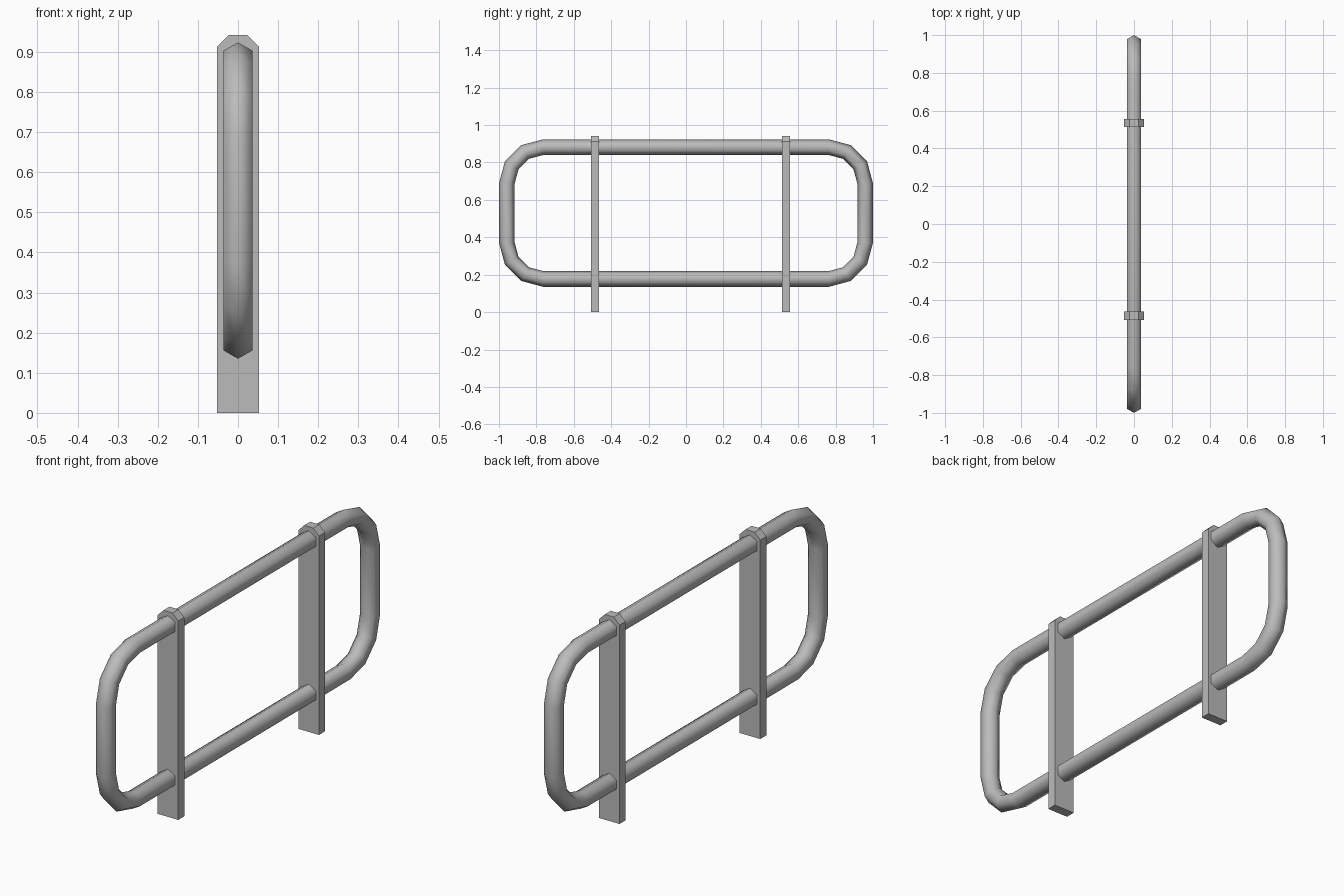
import bpy
import bmesh
from math import sin, cos, radians

cube = bpy.data.objects.get("Cube")
if cube:
    bpy.data.objects.remove(cube, do_unlink=True)

GREY = (0.5, 0.5, 0.5, 1.0)
metal = bpy.data.materials.new("grey_metal")
metal.use_nodes = True
metal.diffuse_color = GREY
metal.node_tree.nodes["Principled BSDF"].inputs["Base Color"].default_value = GREY


def finish(bm, name, smooth):
    bmesh.ops.recalc_face_normals(bm, faces=bm.faces)
    for f in bm.faces:
        f.smooth = smooth
    mesh = bpy.data.meshes.new(name)
    bm.to_mesh(mesh)
    bm.free()
    mesh.materials.append(metal)
    obj = bpy.data.objects.new(name, mesh)
    bpy.context.collection.objects.link(obj)
    return obj


# Closed rail loop: hexagonal tube swept round a rounded rectangle
def rail_loop(half_y, low, high, bend, tube, sides=6, steps=3):
    bm = bmesh.new()
    rings = []
    corners = [(half_y - bend, high - bend), (bend - half_y, high - bend),
               (bend - half_y, low + bend), (half_y - bend, low + bend)]
    for i, (cy, cz) in enumerate(corners):
        for s in range(steps + 1):
            a = radians(90 * (i + s / steps))
            ring = []
            for k in range(sides):
                t = radians(360 * k / sides)
                r = bend + tube * cos(t)
                ring.append(bm.verts.new((tube * sin(t), cy + r * cos(a), cz + r * sin(a))))
            rings.append(ring)
    for i, a in enumerate(rings):
        b = rings[(i + 1) % len(rings)]
        for k in range(sides):
            n = (k + 1) % sides
            bm.faces.new((a[k], a[n], b[n], b[k]))
    return finish(bm, "rail_loop", True)


# Upright flat post with clipped top corners
def post(name, y, half_x=0.052, half_y=0.022, top=0.942, clip=0.029):
    outline = [(-half_x, 0), (half_x, 0), (half_x, top - clip),
               (half_x - clip, top), (clip - half_x, top), (-half_x, top - clip)]
    bm = bmesh.new()
    face = bm.faces.new([bm.verts.new((x, y - half_y, z)) for x, z in outline])
    out = bmesh.ops.extrude_face_region(bm, geom=[face])
    moved = [v for v in out["geom"] if isinstance(v, bmesh.types.BMVert)]
    bmesh.ops.translate(bm, verts=moved, vec=(0, 2 * half_y, 0))
    return finish(bm, name, False)


rail_loop(half_y=0.958, low=0.177, high=0.882, bend=0.195, tube=0.042)
post("front_post", -0.486)
post("back_post", 0.535)
